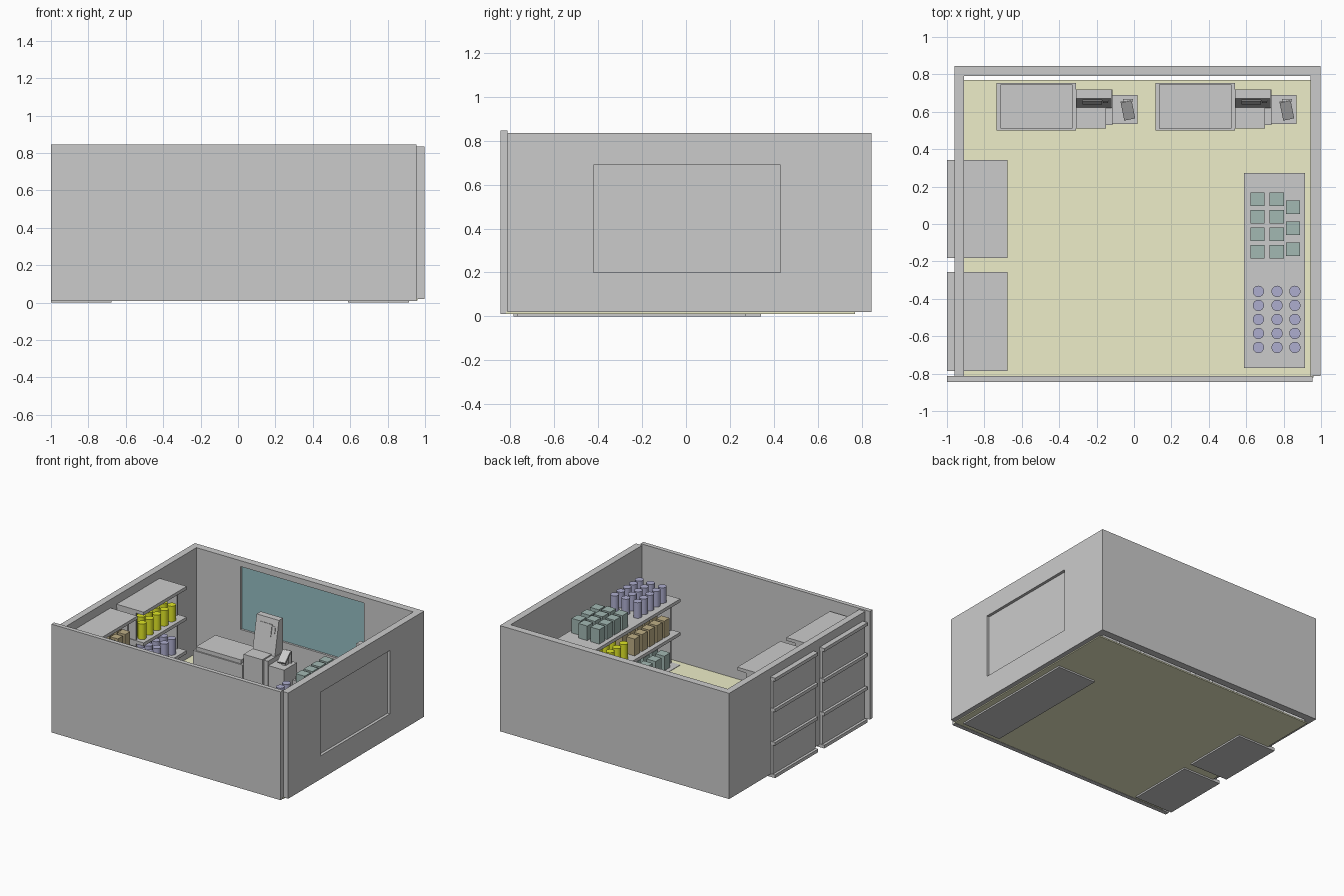
import bpy, bmesh, math
from mathutils import Matrix

if "Cube" in bpy.data.objects:
    bpy.data.objects.remove(bpy.data.objects["Cube"])


def finish(name, bm, color=None):
    bmesh.ops.recalc_face_normals(bm, faces=bm.faces[:])
    me = bpy.data.meshes.new(name)
    bm.to_mesh(me)
    bm.free()
    ob = bpy.data.objects.new(name, me)
    bpy.context.collection.objects.link(ob)
    if color:
        me.materials.append(color)
    return ob


def add_box(bm, x, y, z):
    m = Matrix.Translation(((x[0] + x[1]) / 2, (y[0] + y[1]) / 2, (z[0] + z[1]) / 2))
    m = m @ Matrix.Diagonal((x[1] - x[0], y[1] - y[0], z[1] - z[0], 1))
    bmesh.ops.create_cube(bm, size=1, matrix=m)


def box(name, x, y, z, color=None):
    bm = bmesh.new()
    add_box(bm, x, y, z)
    return finish(name, bm, color)


def material(name, rgb):
    m = bpy.data.materials.new(name)
    m.diffuse_color = (*rgb, 1)
    m.use_nodes = True
    m.node_tree.nodes["Principled BSDF"].inputs["Base Color"].default_value = m.diffuse_color
    return m


def cut(ob, x, y, z):
    c = box(ob.name + "_cutter", x, y, z)
    c.hide_render = True
    c.display_type = 'WIRE'
    mod = ob.modifiers.new("recess", 'BOOLEAN')
    mod.object = c
    mod.operation = 'DIFFERENCE'
    bpy.context.view_layer.objects.active = ob
    bpy.ops.object.modifier_apply(modifier=mod.name)
    bpy.data.objects.remove(c)


YELLOW = material("yellow", (0.75, 0.8, 0.02))
PURPLE = material("purple", (0.42, 0.42, 0.62))
TEAL = material("teal", (0.36, 0.48, 0.45))
TAN = material("tan", (0.52, 0.43, 0.24))
CREAM = material("cream", (0.85, 0.85, 0.58))
GLASS = material("glass", (0.3, 0.52, 0.55))

# floor and walls
box("floor", (-0.94, 0.96), (-0.82, 0.77), (0.012, 0.022), CREAM)
box("front_wall", (-1.0, 0.955), (-0.845, -0.812), (0.01, 0.845))
box("left_wall", (-0.96, -0.908), (-0.812, 0.79), (0.02, 0.835))
back = box("back_wall", (-0.96, 0.997), (0.79, 0.845), (0.02, 0.835))
right = box("right_wall", (0.943, 0.997), (-0.812, 0.79), (0.02, 0.835))

# window recesses, glass only on the back wall
cut(back, (-0.53, 0.52), (0.7, 0.81), (0.305, 0.79))
cut(right, (0.975, 1.1), (-0.42, 0.43), (0.2, 0.69))
box("back_window_glass", (-0.53, 0.52), (0.806, 0.812), (0.305, 0.79), GLASS)

LEVELS = [0.0, 0.25, 0.508, 0.745]
T = 0.025


# shelving: boards, two end panels and a back panel
def shelf(name, x_front, x_back, y0, y1, levels):
    s = 1 if x_back > x_front else -1
    bm = bmesh.new()
    span = lambda a, b: (min(a, b), max(a, b))
    for z in levels:
        add_box(bm, span(x_front, x_back), (y0, y1), (z, z + T))
    zr = (levels[0] + T, levels[-1])
    panel_back = x_back - s * 0.02
    for y in (y0 + 0.005, y1 - 0.02):
        add_box(bm, span(x_front + s * 0.07, panel_back), (y, y + 0.015), zr)
    add_box(bm, span(panel_back - s * 0.015, panel_back), (y0 + 0.005, y1 - 0.005), zr)
    finish(name, bm)


shelf("right_shelf", 0.588, 0.915, -0.77, 0.272, LEVELS[:3])
shelf("left_shelf_back", -0.677, -1.0, -0.182, 0.342, LEVELS)
shelf("left_shelf_front", -0.677, -1.0, -0.785, -0.257, LEVELS)


# goods in rows of cans or boxes
def cans(name, xs, y0, y1, n, z, color):
    bm = bmesh.new()
    for x in xs:
        for i in range(n):
            y = y0 + (y1 - y0) * i / (n - 1)
            bmesh.ops.create_cone(bm, cap_ends=True, segments=24, radius1=0.03, radius2=0.03,
                                  depth=0.12, matrix=Matrix.Translation((x, y, z + T + 0.06)))
    ob = finish(name, bm, color)
    for p in ob.data.polygons:
        p.use_smooth = abs(p.normal.z) < 0.5


def boxes(name, xs, y0, y1, n, z, color, w=0.038, h=0.112):
    bm = bmesh.new()
    for j, x in enumerate(xs):
        k = n - 1 if j == 2 else n
        for i in range(k):
            y = y0 + (y1 - y0) * (i + (0.12 if k < n else 0)) / (k - 1 + (0.5 if k < n else 0))
            add_box(bm, (x - w, x + w), (y - w * 0.95, y + w * 0.95), (z + T, z + T + h))
    finish(name, bm, color)


RX = (0.665, 0.765, 0.86)
RB = (0.66, 0.763, 0.85)
boxes("right_top_boxes", RB, -0.148, 0.132, 4, LEVELS[2], TEAL)
cans("right_top_cans", RX, -0.66, -0.36, 5, LEVELS[2], PURPLE)
cans("right_middle_cans", RX, -0.19, 0.14, 5, LEVELS[1], YELLOW)
boxes("right_middle_boxes", RB, -0.66, -0.3, 5, LEVELS[1], TAN, 0.035, 0.13)
cans("right_bottom_cans", RX, -0.19, 0.14, 5, LEVELS[0], PURPLE)
boxes("right_bottom_boxes", RB, -0.66, -0.34, 4, LEVELS[0], TEAL)

LX = (-0.735, -0.805, -0.872)
cans("left_upper_cans", LX, -0.12, 0.24, 5, LEVELS[2], YELLOW)
boxes("left_upper_boxes", LX, -0.7, -0.34, 5, LEVELS[2], TAN, 0.032, 0.13)
cans("left_middle_cans", LX, -0.12, 0.24, 5, LEVELS[1], PURPLE)
boxes("left_middle_boxes", LX, -0.7, -0.34, 4, LEVELS[1], TEAL, 0.033)
boxes("left_bottom_boxes", LX, -0.12, 0.24, 4, LEVELS[0], TEAL, 0.033)
cans("left_bottom_cans", LX, -0.7, -0.34, 5, LEVELS[0], PURPLE)


# self-service checkout, built twice
def checkout(tag, dx):
    def part(name, x0, x1, y, z):
        return box(f"{name}_{tag}", (x0 + dx, x1 + dx), y, z)

    part("bagging_base", -0.735, -0.31, (0.5, 0.755), (0.02, 0.2))
    part("bagging_plate", -0.715, -0.33, (0.51, 0.745), (0.2, 0.23))
    part("cabinet", -0.31, -0.15, (0.51, 0.72), (0.02, 0.28))
    part("cabinet_side", -0.15, -0.115, (0.53, 0.72), (0.02, 0.27))
    part("pedestal", -0.115, 0.02, (0.535, 0.69), (0.02, 0.235))

    # sloped display head extruded from its side profile
    bm = bmesh.new()
    prof = [(0.62, 0.27), (0.67, 0.53), (0.72, 0.53), (0.72, 0.27)]
    f = bm.faces.new([bm.verts.new((-0.31 + dx, y, z)) for y, z in prof])
    r = bmesh.ops.extrude_face_region(bm, geom=[f])
    for v in r["geom"]:
        if isinstance(v, bmesh.types.BMVert):
            v.co.x += 0.19
    finish("display_head_" + tag, bm)

    # screen and slot lying on the slope
    slope = Matrix.Translation((dx - 0.215, 0.645, 0.40)) @ Matrix.Rotation(-math.atan2(0.05, 0.26), 4, 'X')
    for name, x, z in (("screen", (-0.06, 0.045), (0.0, 0.09)), ("slot", (0.05, 0.075), (0.03, 0.08))):
        bm = bmesh.new()
        add_box(bm, x, (-0.005, 0.004), z)
        bm.transform(slope)
        finish(f"{name}_{tag}", bm)

    # card reader: stand, tilted pad and side guards
    part("reader_stand", -0.05, -0.015, (0.6, 0.64), (0.235, 0.29))
    bm = bmesh.new()
    add_box(bm, (-0.03, 0.03), (-0.055, 0.055), (-0.008, 0.008))
    bm.transform(Matrix.Translation((-0.033 + dx, 0.61, 0.295)) @ Matrix.Rotation(0.2, 4, 'Z')
                 @ Matrix.Rotation(0.5, 4, 'X'))
    finish("reader_pad_" + tag, bm)
    part("reader_guard", -0.06, -0.005, (0.655, 0.668), (0.235, 0.325))


checkout("left", 0)
checkout("right", 0.85)
